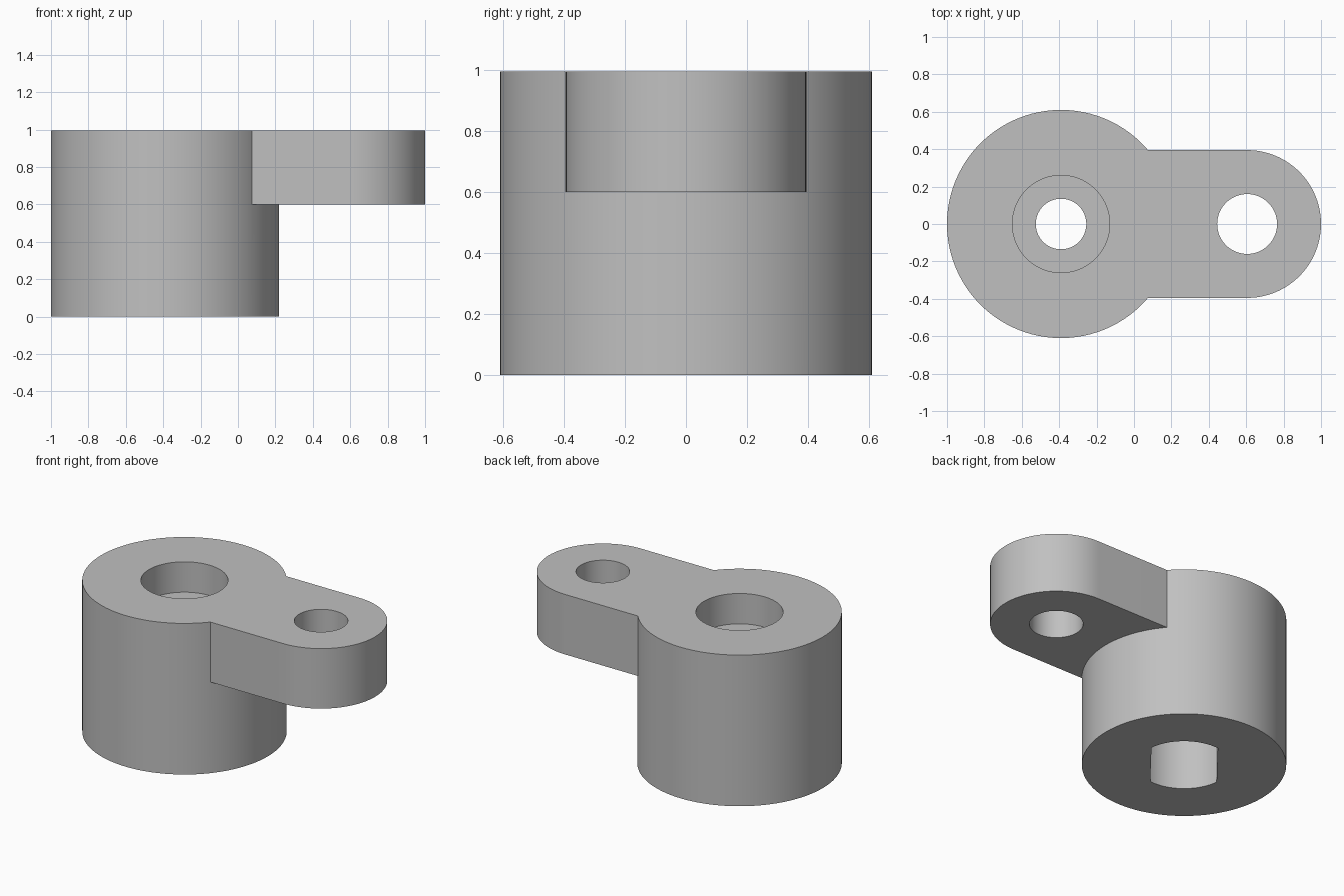
import bpy
import bmesh
from math import sin, cos, pi, radians, asin, degrees

if "Cube" in bpy.data.objects:
    bpy.data.objects.remove(bpy.data.objects["Cube"], do_unlink=True)

HUB_X, HUB_R = -0.39, 0.61
ARM_X, ARM_R = 0.605, 0.395
TOP, ARM_Z = 0.995, 0.6
SEGS = 96

grey = bpy.data.materials.new("plain grey")
grey.use_nodes = True
colour = (0.53, 0.53, 0.53, 1)
grey.diffuse_color = colour
grey.node_tree.nodes["Principled BSDF"].inputs["Base Color"].default_value = colour


def arc(cx, r, start, end, n):
    """Points on an arc centred on the x axis, angles in degrees."""
    angles = [radians(start + (end - start) * i / n) for i in range(n + 1)]
    return [(cx + r * cos(a), r * sin(a)) for a in angles]


def circle(cx, r):
    return arc(cx, r, 0, 360, SEGS)[:-1]


def prism(name, outline, z0, z1):
    """Extrude a flat outline from z0 up to z1."""
    bm = bmesh.new()
    face = bm.faces.new([bm.verts.new((x, y, z0)) for x, y in outline])
    ext = bmesh.ops.extrude_face_region(bm, geom=[face])
    verts = [v for v in ext["geom"] if isinstance(v, bmesh.types.BMVert)]
    bmesh.ops.translate(bm, verts=verts, vec=(0, 0, z1 - z0))
    bmesh.ops.recalc_face_normals(bm, faces=bm.faces)
    mesh = bpy.data.meshes.new(name)
    bm.to_mesh(mesh)
    bm.free()
    mesh.materials.append(grey)
    obj = bpy.data.objects.new(name, mesh)
    bpy.context.collection.objects.link(obj)
    return obj


def combine(target, other, operation):
    """Apply a boolean and remove the helper."""
    mod = target.modifiers.new(operation.title(), "BOOLEAN")
    mod.operation, mod.solver, mod.object = operation, "EXACT", other
    bpy.context.view_layer.objects.active = target
    bpy.ops.object.modifier_apply(modifier=mod.name)
    bpy.data.objects.remove(other, do_unlink=True)


# Round hub with the rounded arm level with its top
crank = prism("crank_hub_and_arm", circle(HUB_X, HUB_R), 0, TOP)
arm_outline = ([(HUB_X, -ARM_R)] + arc(ARM_X, ARM_R, -90, 90, SEGS // 2)
               + [(HUB_X, ARM_R)])
combine(crank, prism("arm", arm_outline, ARM_Z, TOP), "UNION")

# Shaft socket: round bore with two parallel flats, open at the bottom
SOCKET_R, FLAT, TURN = 0.283, 0.198, 51
half = degrees(asin(FLAT / SOCKET_R))
socket = (arc(HUB_X, SOCKET_R, TURN - half, TURN + half, 24)
          + arc(HUB_X, SOCKET_R, TURN + 180 - half, TURN + 180 + half, 24))

# Holes: arm pin, screw shaft, screw head recess, shaft socket
for name, outline, z0, z1 in (
        ("arm_hole", circle(ARM_X, 0.16), 0.5, 1.1),
        ("screw_hole", circle(HUB_X, 0.135), -0.1, 1.1),
        ("screw_recess", circle(HUB_X, 0.26), TOP - 0.2, 1.1),
        ("shaft_socket", socket, -0.1, ARM_Z)):
    cutter = prism(name, outline, z0, z1)
    cutter.hide_render = True
    combine(crank, cutter, "DIFFERENCE")

# Smooth walls with crisp rims
bpy.ops.object.select_all(action="DESELECT")
crank.select_set(True)
bpy.context.view_layer.objects.active = crank
bpy.ops.object.shade_smooth_by_angle(angle=radians(30))
